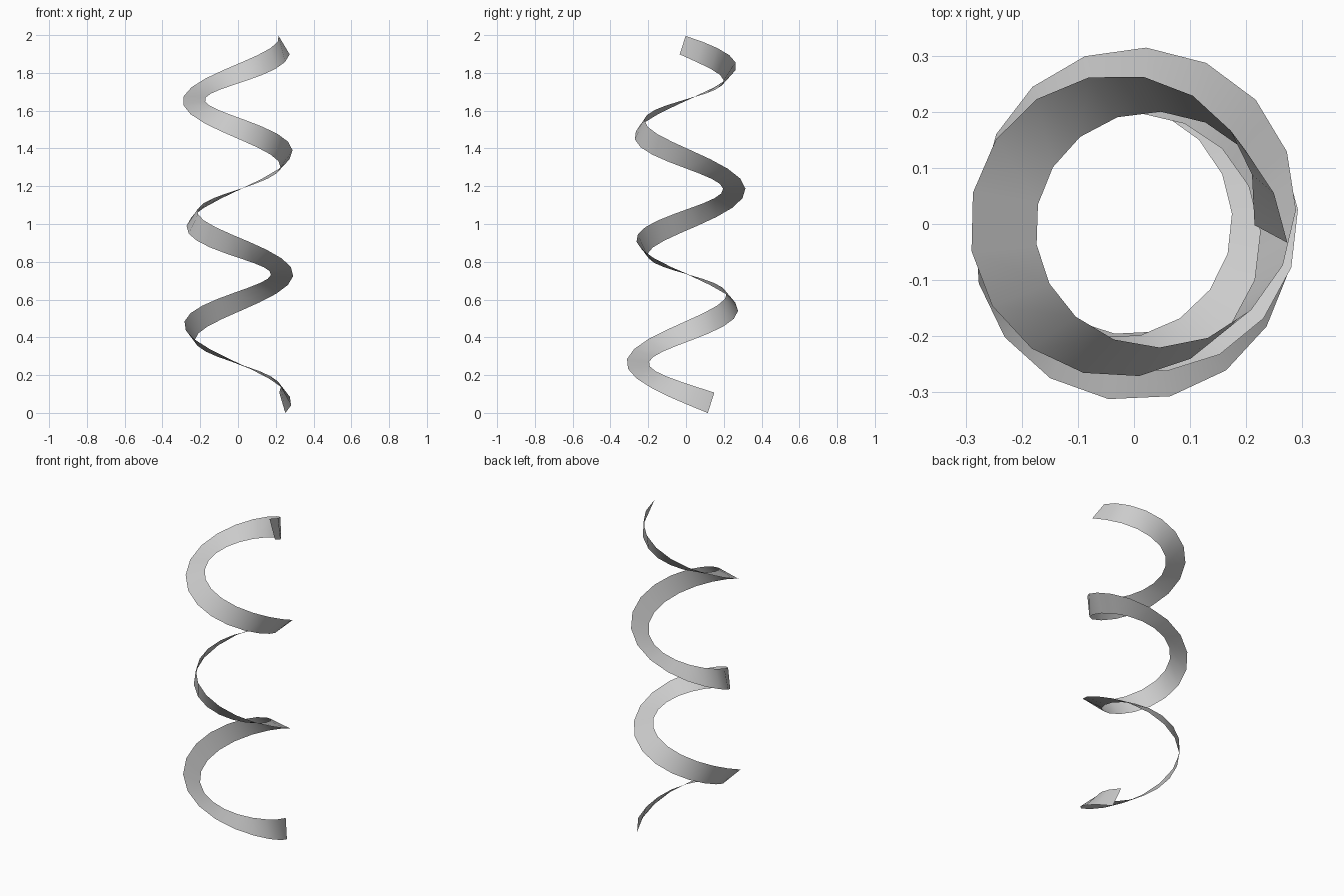
import bpy, bmesh, math
from mathutils import Vector

cube = bpy.data.objects.get("Cube")
if cube:
    bpy.data.objects.remove(cube, do_unlink=True)

# Ribbon dimensions
RADIUS, FLARE, HALF_WIDTH = 0.245, 0.03, 0.059
Z_START, Z_END = 0.065, 1.959
START_ANGLE, SWEEP, STEPS = math.radians(30), math.radians(1113), 52
FLAT_AT, TWIST_RATE = math.radians(390), 0.66
SHIFT_ACROSS, SHIFT_NORMAL = -0.011, 0.007


def path(i):
    """Point on the clockwise helix at step i, opening out at the foot."""
    a = START_ANGLE - SWEEP * i / STEPS
    r = RADIUS + FLARE * max(0, 1 - i / 3) ** 2
    z = Z_START + (Z_END - Z_START) * i / STEPS
    return Vector((r * math.cos(a), r * math.sin(a), z))


def rung(i):
    """Both edge points at step i, turned about the path and set off from it."""
    tangent = (path(min(i + 1, STEPS)) - path(max(i - 1, 0))).normalized()
    out = Vector((-tangent.y, tangent.x, 0)).normalized()
    up = tangent.cross(out)
    if up.z < 0:
        up.negate()
    twist = TWIST_RATE * (SWEEP * i / STEPS - FLAT_AT)
    across = out * math.cos(twist) + up * math.sin(twist)
    normal = up * math.cos(twist) - out * math.sin(twist)
    middle = path(i) + across * SHIFT_ACROSS + normal * SHIFT_NORMAL
    return middle - across * HALF_WIDTH, middle + across * HALF_WIDTH


# Light grey material
grey = bpy.data.materials.new("light_grey")
grey.use_nodes = True
colour = (0.6, 0.6, 0.6, 1)
grey.diffuse_color = colour
grey.node_tree.nodes["Principled BSDF"].inputs["Base Color"].default_value = colour

# Twisted spiral ribbon, one strip of quads
bm = bmesh.new()
rungs = [[bm.verts.new(p) for p in rung(i)] for i in range(STEPS + 1)]
for (a, b), (c, d) in zip(rungs, rungs[1:]):
    bm.faces.new((a, c, d, b)).smooth = True
mesh = bpy.data.meshes.new("spiral_ribbon")
bm.to_mesh(mesh)
bm.free()
mesh.materials.append(grey)
bpy.context.collection.objects.link(bpy.data.objects.new("spiral_ribbon", mesh))
